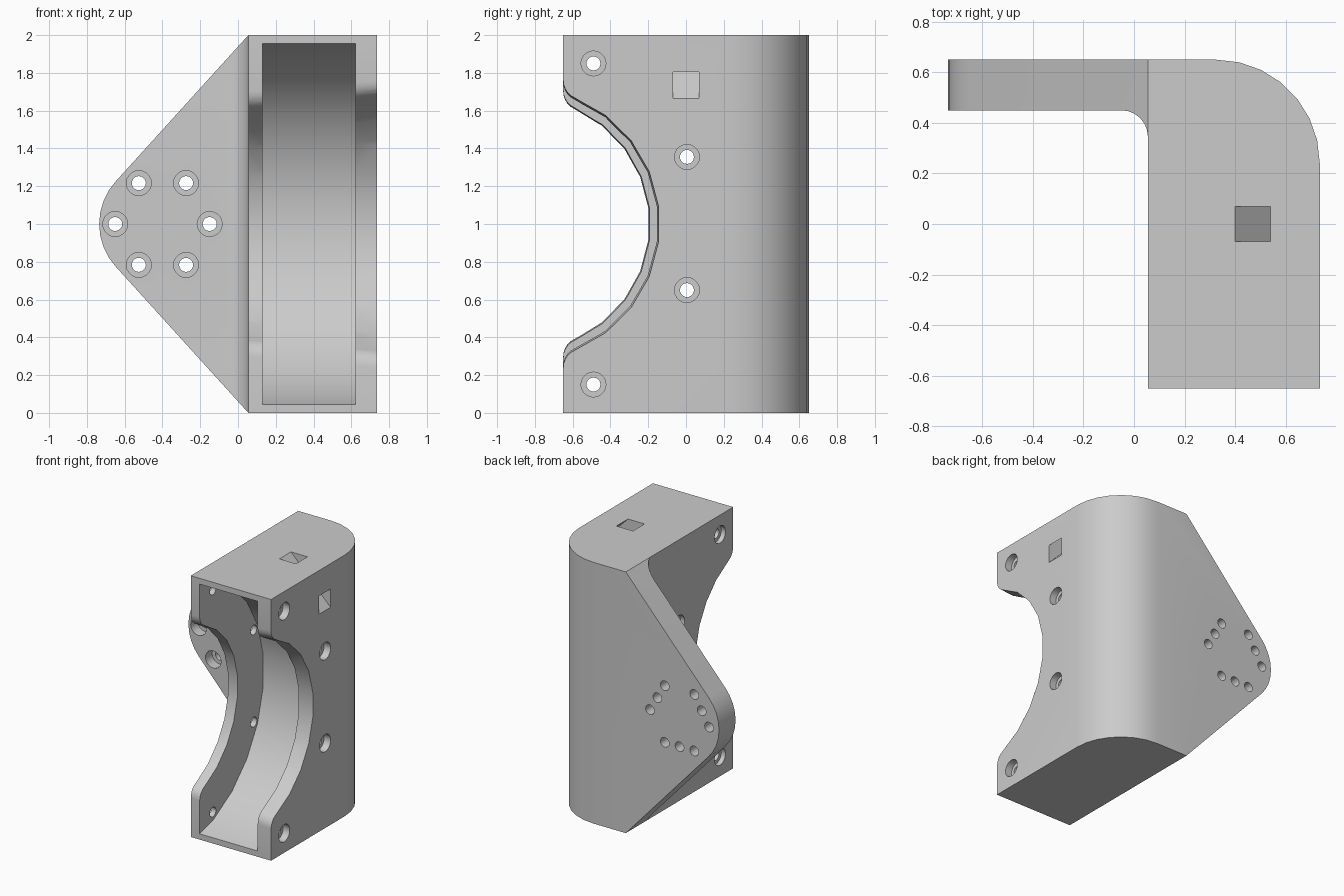
import bpy, bmesh, math
from mathutils import Vector

if "Cube" in bpy.data.objects:
    bpy.data.objects.remove(bpy.data.objects["Cube"], do_unlink=True)

grey = bpy.data.materials.new("plain grey")
grey.use_nodes = True
grey.diffuse_color = (0.6, 0.6, 0.6, 1)
grey.node_tree.nodes["Principled BSDF"].inputs["Base Color"].default_value = (0.6, 0.6, 0.6, 1)


def loft(name, ring_a, ring_b):
    """Closed solid between two rings with the same number of points."""
    bm = bmesh.new()
    a = [bm.verts.new(p) for p in ring_a]
    b = [bm.verts.new(p) for p in ring_b]
    bm.faces.new(a)
    bm.faces.new(b[::-1])
    n = len(a)
    for i in range(n):
        bm.faces.new((a[i], b[i], b[(i + 1) % n], a[(i + 1) % n]))
    bmesh.ops.recalc_face_normals(bm, faces=bm.faces)
    mesh = bpy.data.meshes.new(name)
    bm.to_mesh(mesh)
    bm.free()
    mesh.materials.append(grey)
    ob = bpy.data.objects.new(name, mesh)
    bpy.context.collection.objects.link(ob)
    return ob


def place(axis, p, d):
    """2D profile point p at depth d along the axis."""
    return {"x": (d, p[0], p[1]), "y": (p[0], d, p[1]), "z": (p[0], p[1], d)}[axis]


def prism(name, pts, axis, lo, hi):
    return loft(name, [place(axis, p, lo) for p in pts], [place(axis, p, hi) for p in pts])


def arc(cx, cy, r, a0, a1, n):
    """Points on an arc, angles in degrees, n segments."""
    out = []
    for i in range(n + 1):
        t = math.radians(a0 + (a1 - a0) * i / n)
        out.append((cx + r * math.cos(t), cy + r * math.sin(t)))
    return out


def combine(target, tool, operation="DIFFERENCE"):
    tool.hide_render = True
    mod = target.modifiers.new("cut", "BOOLEAN")
    mod.operation = operation
    mod.solver = "EXACT"
    mod.object = tool
    bpy.context.view_layer.objects.active = target
    bpy.ops.object.modifier_apply(modifier=mod.name)
    bpy.data.objects.remove(tool, do_unlink=True)


def drill(target, axis, centre, r, lo, hi, n=20):
    ring = arc(centre[0], centre[1], r, 0, 360, n)[:-1]
    combine(target, prism("drill_cutter", ring, axis, lo, hi))


# L-shaped plan with a rounded outer corner and an inner fillet
plan = [(0.055, -0.65), (0.735, -0.65)]
plan += arc(0.325, 0.24, 0.41, 0, 90, 7)
plan += [(-0.85, 0.65), (-0.85, 0.45)]
plan += arc(-0.05, 0.345, 0.105, 90, 0, 6)
bracket = prism("mounting_bracket", plan, "z", -0.1, 2.1)

# Front outline: full-height body, flange tapering to a round tip
TIP = (-0.40, 1.0)
outline = [(0.9, 0), (0.9, 2), (0.055, 2)] + arc(*TIP, 0.335, 137.8, 222.2, 8) + [(0.055, 0)]
combine(bracket, prism("outline_tool", outline, "y", -1, 1), "INTERSECT")

# Curved cavity between the side walls
ARCH_Y = -0.86
cavity = arc(ARCH_Y, 1, 0.986, -97.5, 97.5, 13)
combine(bracket, prism("cavity_cutter", cavity, "x", 0.13, 0.622))


# Tapered arch through both walls, with rounded lips at the front
def arch_ring(x):
    r = 0.666 + (x - 0.055) * 0.081
    f, front = 0.1, -0.65
    cy = front + f
    dz = math.sqrt((r + f) ** 2 - (cy - ARCH_Y) ** 2)
    a = math.degrees(math.atan2(dz, cy - ARCH_Y))
    lip = arc(cy, 1 - dz, f, 180, 180 - a, 5)
    mid = arc(ARCH_Y, 1, r, -a, a, 9)
    top = [(y, 2 - z) for y, z in reversed(lip)]
    pts = [(-0.9, 1 - dz)] + lip + mid[1:-1] + top + [(-0.9, 1 + dz)]
    return [place("x", p, x) for p in pts]


combine(bracket, loft("arch_cutter", arch_ring(-0.1), arch_ring(0.9)))

# Screw holes through both walls, counterbored from outside
for y, z in ((-0.49, 0.15), (-0.49, 1.85), (0.005, 0.65), (0.005, 1.355)):
    drill(bracket, "x", (y, z), 0.037, -0.1, 0.9)
    drill(bracket, "x", (y, z), 0.066, 0.68, 0.9)
    drill(bracket, "x", (y, z), 0.066, -0.1, 0.09)

# Ring of screw holes in the flange, counterbored from the front
for i in range(6):
    t = math.radians(60 * i)
    c = (TIP[0] + 0.25 * math.cos(t), TIP[1] + 0.25 * math.sin(t))
    drill(bracket, "y", c, 0.037, 0.3, 0.8)
    drill(bracket, "y", c, 0.066, 0.3, 0.53)

# Three blind holes in the back of the flange
for deg in (30, 150, 270):
    t = math.radians(deg)
    c = (TIP[0] + 0.2165 * math.cos(t), TIP[1] + 0.2165 * math.sin(t))
    drill(bracket, "y", c, 0.037, 0.55, 0.8)

# Slanted square channel from the top to the outer wall
channel = [(0.30, 2.10), (0.44, 2.10), (0.94, 1.60), (0.80, 1.60)]
combine(bracket, prism("channel_cutter", channel, "y", -0.07, 0.07))

# Smooth curves, sharp edges
bpy.ops.object.select_all(action="DESELECT")
bracket.select_set(True)
bpy.context.view_layer.objects.active = bracket
bpy.ops.object.shade_smooth_by_angle(angle=math.radians(30))
